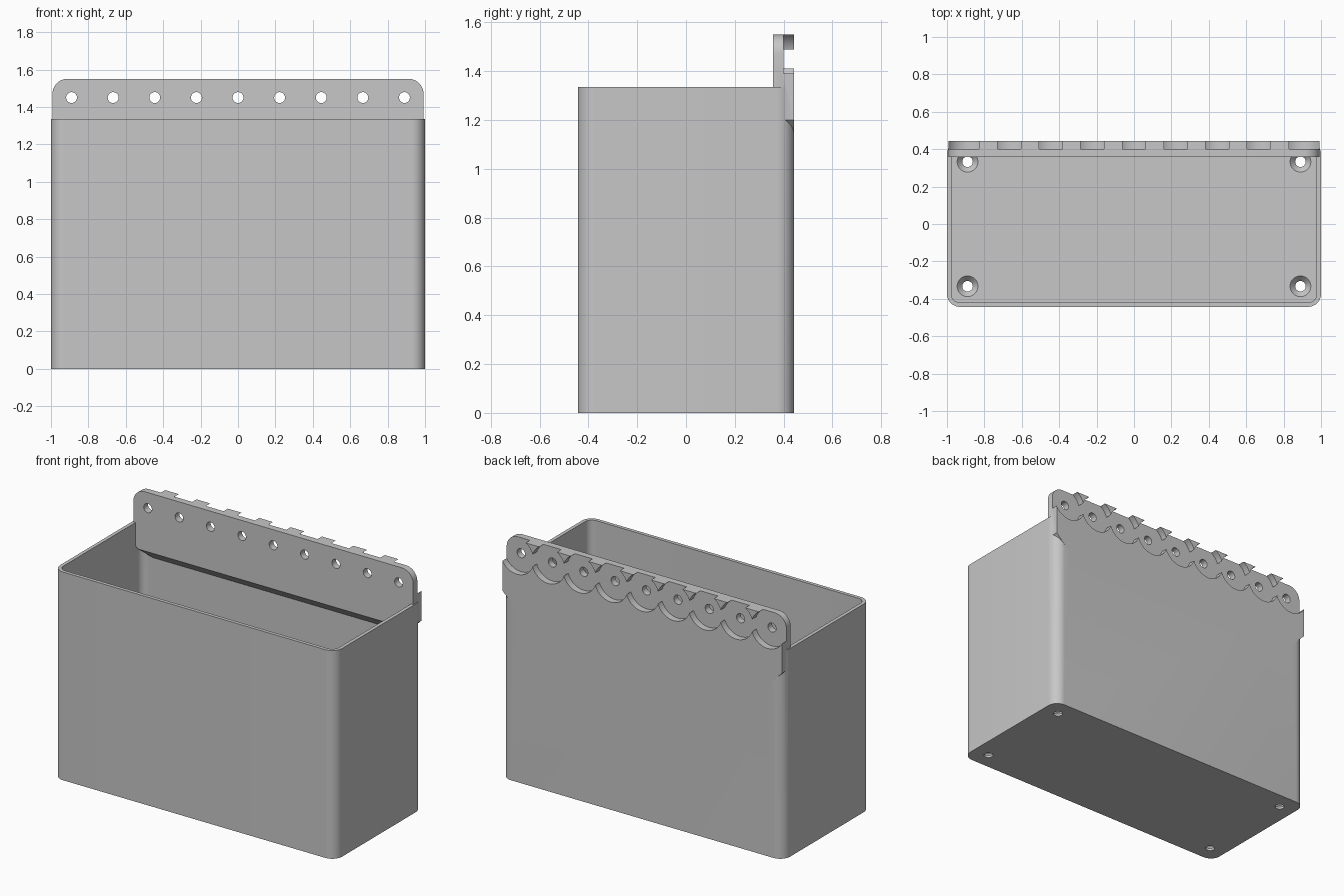
import bpy, bmesh, math

cube = bpy.data.objects.get("Cube")
if cube:
    bpy.data.objects.remove(cube, do_unlink=True)

W, D, H = 1.0, 0.443, 1.335      # half width, half depth, rim height
WALL, FLOOR = 0.023, 0.045
TOP, HOLE_Z, PITCH = 1.55, 1.45, 0.2225
PLATE_FRONT, PLATE_MID, PLATE_W = 0.357, 0.40, 0.992

grey = bpy.data.materials.new("light grey plastic")
grey.use_nodes = True
colour = (0.57, 0.57, 0.57, 1)
grey.diffuse_color = colour
grey.node_tree.nodes["Principled BSDF"].inputs["Base Color"].default_value = colour


def arc(cx, cy, r, start, end, n):
    return [(cx + r * math.cos(math.radians(start + (end - start) * i / n)),
             cy + r * math.sin(math.radians(start + (end - start) * i / n)))
            for i in range(n + 1)]


def circle(cx, cy, r, n=40):
    return arc(cx, cy, r, 0, 360, n)[:-1]


def rounded(hx, hy, r):
    pts = []
    for k, (sx, sy) in enumerate([(1, 1), (-1, 1), (-1, -1), (1, -1)]):
        pts += arc(sx * (hx - r), sy * (hy - r), r, 90 * k, 90 * k + 90, 12)
    return pts


def loft(name, axis, low, low_pts, high, high_pts):
    """Solid between two matching outlines placed along an axis."""
    def place(p, t):
        return {"x": (t, *p), "y": (p[0], t, p[1]), "z": (*p, t)}[axis]
    bm = bmesh.new()
    a = [bm.verts.new(place(p, low)) for p in low_pts]
    b = [bm.verts.new(place(p, high)) for p in high_pts]
    bm.faces.new(a)
    bm.faces.new(b)
    for i in range(len(a)):
        j = (i + 1) % len(a)
        bm.faces.new((a[i], a[j], b[j], b[i]))
    bmesh.ops.recalc_face_normals(bm, faces=bm.faces)
    mesh = bpy.data.meshes.new(name)
    bm.to_mesh(mesh)
    bm.free()
    mesh.materials.append(grey)
    obj = bpy.data.objects.new(name, mesh)
    bpy.context.collection.objects.link(obj)
    return obj


def prism(name, pts, axis, low, high):
    return loft(name, axis, low, pts, high, pts)


def combine(target, tool, operation="DIFFERENCE"):
    mod = target.modifiers.new("combine", "BOOLEAN")
    mod.operation, mod.solver, mod.object = operation, "EXACT", tool
    bpy.context.view_layer.objects.active = target
    bpy.ops.object.modifier_apply(modifier=mod.name)
    bpy.data.objects.remove(tool, do_unlink=True)


# Open box with rounded vertical corners
box = prism("wall_bin", rounded(W, D, 0.07), "z", 0, H)
combine(box, prism("cavity", rounded(W - WALL, D - WALL, 0.07 - WALL), "z", FLOOR, H + 0.2))

# Countersunk drain holes in the floor
for x in (-0.89, 0.89):
    for y in (-0.333, 0.333):
        combine(box, prism("drain", circle(x, y, 0.028), "z", -0.1, 0.1))
        combine(box, loft("countersink", "z", 0.012, circle(x, y, 0.026),
                          0.05, circle(x, y, 0.06)))

# Mounting plate: rounded top corners, tapered lower corners
right = [(PLATE_W - 0.10, 1.10), (PLATE_W, 1.20)] + arc(PLATE_W - 0.08, TOP - 0.08, 0.08, 0, 90, 12)
outline = right + [(-x, z) for x, z in reversed(right)]
plate = prism("mounting_plate", outline, "y", PLATE_FRONT, D)

# Sloped underside inside the box
slope = [(0.30, 1.0), (0.30, 1.225), (PLATE_FRONT, 1.17), (0.427, 1.10), (0.427, 1.0)]
combine(plate, prism("underside", slope, "x", -1.2, 1.2))
combine(box, plate, "UNION")

# Row of screw holes, each with a round recess on the back
for i in range(-4, 5):
    x = i * PITCH
    combine(box, prism("recess", circle(x, HOLE_Z, 0.118, 64), "y", PLATE_MID, 0.6))
    combine(box, prism("screw_hole", circle(x, HOLE_Z, 0.029), "y", 0.2, 0.7))

# Smooth curved walls, crisp edges
bpy.ops.object.select_all(action="DESELECT")
box.select_set(True)
bpy.context.view_layer.objects.active = box
bpy.ops.object.shade_smooth_by_angle(angle=math.radians(30))
